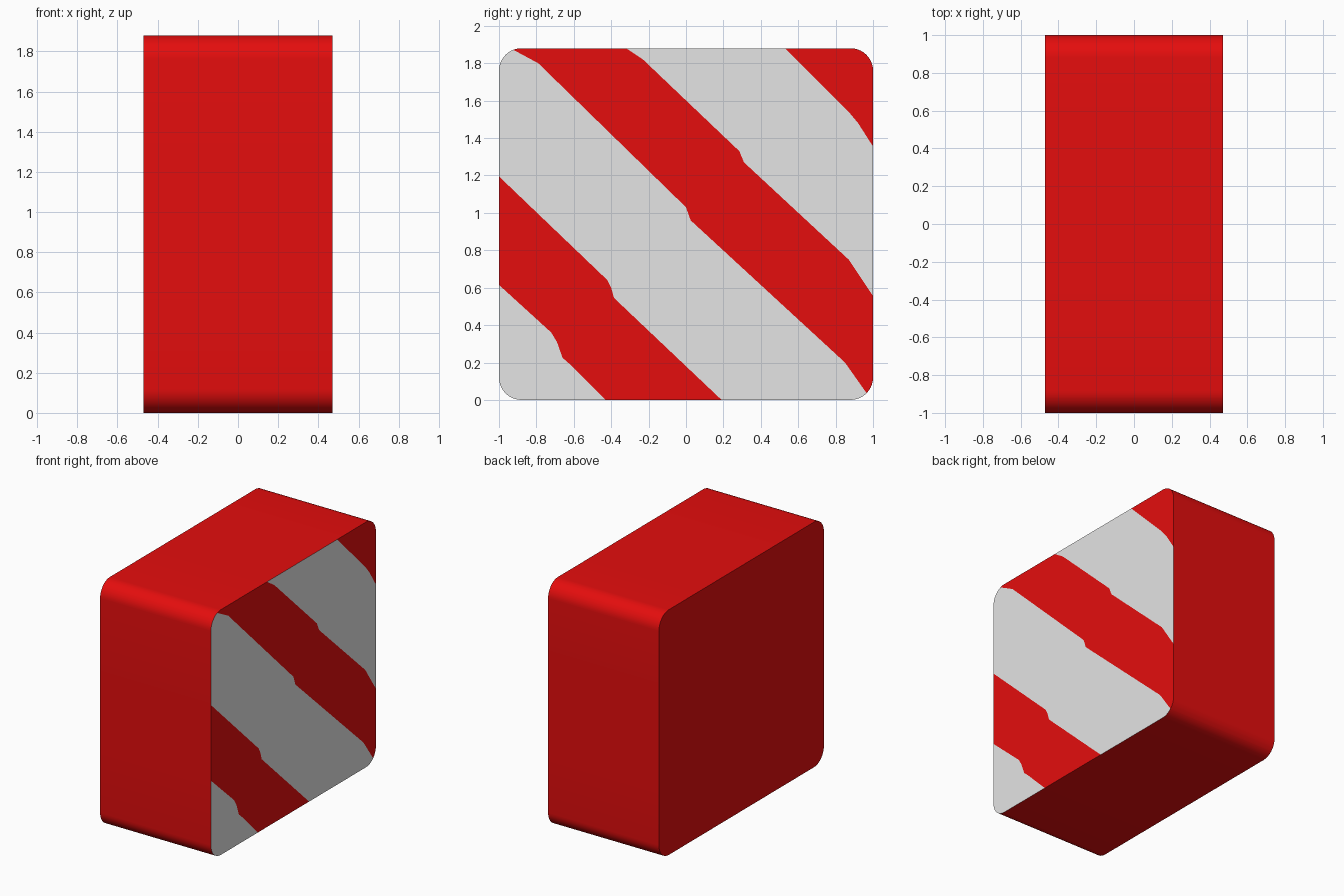
import bpy, bmesh, math
from mathutils import Vector
from mathutils.geometry import delaunay_2d_cdt

if "Cube" in bpy.data.objects:
    bpy.data.objects.remove(bpy.data.objects["Cube"])

HALF_X, HALF_Y, HEIGHT, R = 0.47, 1.0, 1.88, 0.12


def material(name, rgb):
    m = bpy.data.materials.new(name)
    m.diffuse_color = (*rgb, 1)
    m.use_nodes = True
    m.node_tree.nodes["Principled BSDF"].inputs["Base Color"].default_value = m.diffuse_color
    return m


# Stripe borders on the right face as (y, z), from lower left to upper right
borders = [
    [(-1, .615), (-.72, .36), (-.69, .31), (-.66, .225), (-.62, .19), (-.43, 0)],
    [(-1, 1.195), (-.42, .64), (-.40, .60), (-.385, .545), (.19, 0)],
    [(-.92, 1.87), (-.79, 1.80), (0, 1.03), (.025, .96), (.85, .20), (.97, .03)],
    [(-.32, 1.88), (-.23, 1.82), (.285, 1.33), (.31, 1.27), (.87, .75), (1, .555)],
    [(.53, 1.88), (.87, 1.54), (.92, 1.48), (1, 1.355)],
]


def extend(line, d=0.1):
    """Lengthen both ends so the line crosses the outline."""
    p = [Vector(c) for c in line]
    first = p[0] + (p[0] - p[1]).normalized() * d
    last = p[-1] + (p[-1] - p[-2]).normalized() * d
    return [first] + p + [last]


def height_at(line, y):
    for a, b in zip(line, line[1:]):
        if y <= b.x:
            break
    return a.y + (b.y - a.y) * (y - a.x) / (b.x - a.x)


borders = [extend(b) for b in borders]

# Rounded square outline, counter-clockwise
outline = []
for i, (sy, sz) in enumerate([(1, 1), (-1, 1), (-1, -1), (1, -1)]):
    cy, cz = sy * (HALF_Y - R), HEIGHT / 2 + sz * (HEIGHT / 2 - R)
    for k in range(11):
        t = math.pi / 2 * (i + k / 10)
        outline.append(Vector((cy + R * math.cos(t), cz + R * math.sin(t))))


def inside(c):
    return all((b - a).cross(c - a) > 0 for a, b in zip(outline, outline[1:] + outline[:1]))


# Cut the striped face along its borders
points = list(outline)
edges = [(i, (i + 1) % len(outline)) for i in range(len(outline))]
for line in borders:
    n = len(points)
    points += line
    edges += [(n + i, n + i + 1) for i in range(len(line) - 1)]
cut_points, _, cut_faces, *_ = delaunay_2d_cdt(points, edges, [], 0, 1e-5)

bm = bmesh.new()
verts = [bm.verts.new((HALF_X, p.x, p.y)) for p in cut_points]
for f in cut_faces:
    c = sum((cut_points[i] for i in f), Vector((0, 0))) / len(f)
    if inside(c):
        face = bm.faces.new([verts[i] for i in f])
        below = sum(c.y > height_at(line, c.x) for line in borders)
        face.material_index = (below + 1) % 2
bmesh.ops.delete(bm, geom=[v for v in bm.verts if not v.link_faces], context='VERTS')

# Red side wall and flat back
rim = [e for e in bm.edges if e.is_boundary]
wall = bmesh.ops.extrude_edge_only(bm, edges=rim)['geom']
bmesh.ops.translate(bm, vec=(-2 * HALF_X, 0, 0),
                    verts=[g for g in wall if isinstance(g, bmesh.types.BMVert)])
back = bmesh.ops.contextual_create(
    bm, geom=[g for g in wall if isinstance(g, bmesh.types.BMEdge) and g.is_boundary])['faces']
for f in [g for g in wall if isinstance(g, bmesh.types.BMFace)] + list(back):
    f.material_index = 0
bmesh.ops.recalc_face_normals(bm, faces=bm.faces)

mesh = bpy.data.meshes.new("striped_block")
bm.to_mesh(mesh)
bm.free()
mesh.materials.append(material("red", (0.78, 0.004, 0.004)))
mesh.materials.append(material("light grey", (0.78, 0.78, 0.78)))
block = bpy.data.objects.new("striped_block", mesh)
bpy.context.collection.objects.link(block)
bpy.context.view_layer.objects.active = block
block.select_set(True)
bpy.ops.object.shade_smooth_by_angle(angle=math.radians(30))
